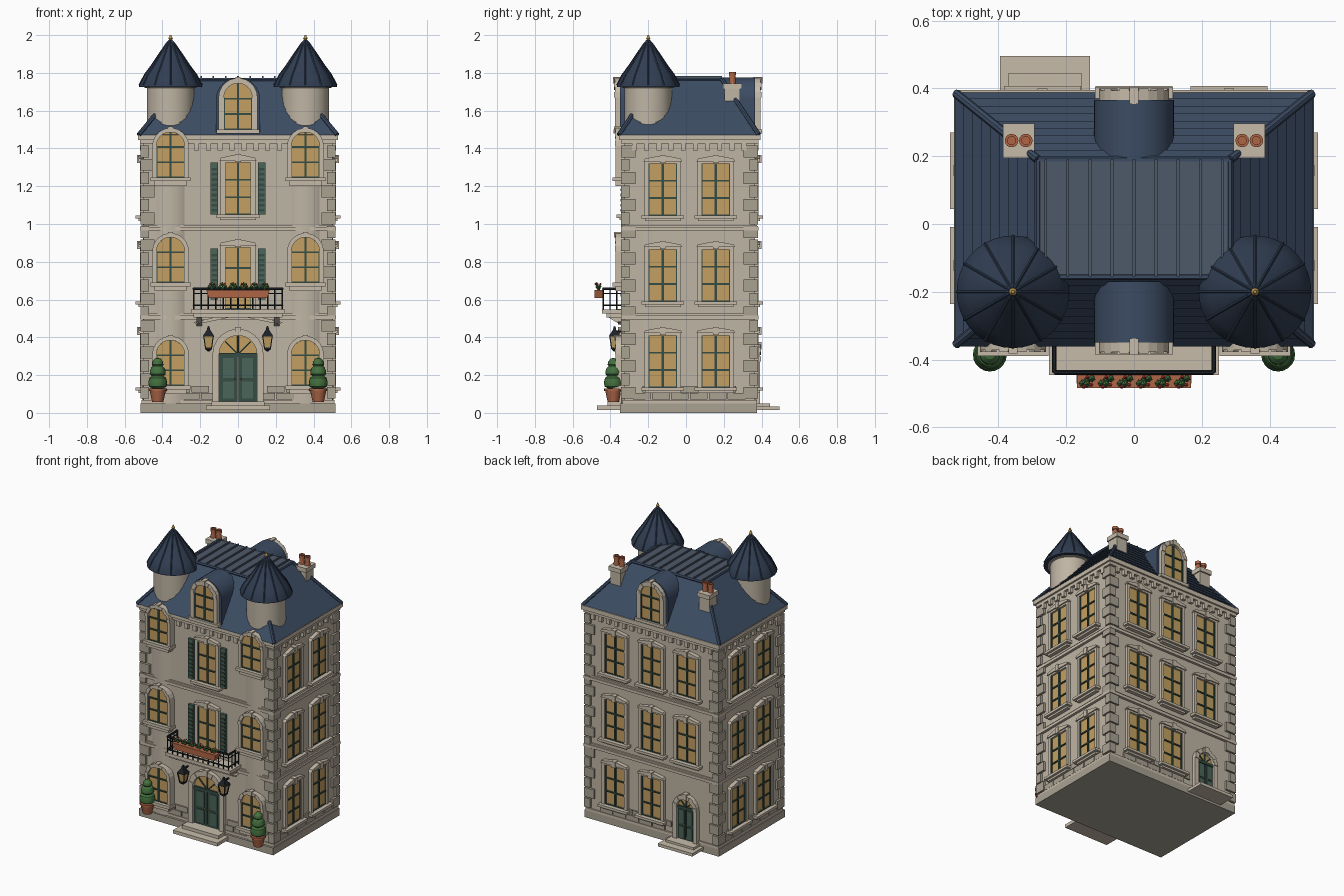
import bpy, bmesh, math
from mathutils import Matrix, Vector

if "Cube" in bpy.data.objects:
    bpy.data.objects.remove(bpy.data.objects["Cube"])
T = Matrix.Translation
def R(a): return Matrix.Rotation(a, 4, 'Z')
I = Matrix.Identity(4)
COL = dict(wall=(.52, .46, .37), trim=(.57, .5, .4), quoin=(.4, .36, .29), glass=(.55, .35, .12),
           green=(.035, .075, .06), shutter=(.07, .13, .1), slate=(.045, .072, .125), metal=(.075, .1, .14),
           cone=(.03, .048, .085), black=(.012, .015, .018), clay=(.42, .13, .06), leaf=(.06, .17, .05),
           red=(.55, .04, .05), gold=(.5, .32, .08))
parts = {}

def new(name, col):
    if name not in parts:
        parts[name] = (bmesh.new(), col)
    return parts[name][0]

def loft(name, col, rings, M=I):
    """Skin closed rings of points, capping both ends."""
    bm = new(name, col)
    vs = [[bm.verts.new(M @ Vector(p)) for p in r] for r in rings]
    n = len(vs[0])
    for a, b in zip(vs, vs[1:]):
        for i in range(n):
            bm.faces.new((a[i], a[(i+1) % n], b[(i+1) % n], b[i]))
    bm.faces.new(vs[0][::-1])
    bm.faces.new(vs[-1])

def prism(name, col, pts, y0, y1, M=I):
    loft(name, col, [[(x, y, z) for x, z in pts] for y in (y0, y1)], M)

def box(name, col, x0, x1, y0, y1, z0, z1, M=I):
    prism(name, col, [(x0, z0), (x1, z0), (x1, z1), (x0, z1)], y0, y1, M)

def lathe(name, col, prof, M=I, n=32):
    loft(name, col, [[(max(r, .0005)*math.cos(2*math.pi*i/n), max(r, .0005)*math.sin(2*math.pi*i/n), z)
                      for i in range(n)] for r, z in prof], M)

def bar(name, col, p, q, r, n=6):
    p, q = Vector(p), Vector(q)
    d = q - p
    lathe(name, col, [(r, 0), (r, d.length)], T(p) @ d.to_track_quat('Z', 'Y').to_matrix().to_4x4(), n)

def arch(w, h, n=12, z0=0):
    r = w/2
    return [(-r, z0)] + [(-r*math.cos(math.pi*i/n), h-r+r*math.sin(math.pi*i/n)) for i in range(n+1)] + [(r, z0)]

def arch_frame(name, w, h, t, y0, y1, M):
    """Jambs and alternating voussoirs around an arched opening."""
    a, b = arch(w, h, 11), arch(w+2*t, h+t, 11)
    for i in range(len(a)-1):
        prism(name, 'trim', [a[i], b[i], b[i+1], a[i+1]], y0, y1-(.005 if i % 2 else 0), M)

def mullions(w, h, M, rows=3, y=-.014):
    for s in (-1, 1):
        box('window_bars', 'green', s*w/2-.005, s*w/2+.005, 0, y, 0, h-(w/2 if rows < 0 else 0), M)
    box('window_bars', 'green', -.006, .006, 0, y, 0, h-.002, M)
    for i in range(abs(rows)):
        z = h*i/3
        box('window_bars', 'green', -w/2, w/2, 0, y, z-.004, z+.005, M)

def window(M, w=.15, h=.275):
    box('window_glass', 'glass', -w/2, w/2, .01, -.007, 0, h, M)
    mullions(w, h, M)
    for s in (-1, 1):
        box('window_frames', 'trim', s*w/2, s*(w/2+.022), .01, -.02, -.01, h+.02, M)
    box('window_frames', 'trim', -w/2, w/2, .01, -.02, h, h+.02, M)
    prism('window_pediments', 'trim', [(-w/2-.027, h+.012), (w/2+.027, h+.012), (w/2+.02, h+.026),
          (.025, h+.04), (-.025, h+.04), (-w/2-.02, h+.026)], .01, -.028, M)
    box('window_keystones', 'trim', -.015, .015, .01, -.034, h+.002, h+.045, M)
    box('window_sills', 'trim', -.113, .113, .01, -.042, -.017, 0, M)
    box('window_sills', 'trim', -.095, .095, .01, -.026, -.03, -.017, M)

def arch_window(M, w=.15, h=.24, t=.022, sill=True):
    prism('window_glass', 'glass', arch(w, h), .02, -.007, M)
    mullions(w, h, M, -3)
    arch_frame('arched_frames', w, h, t, .035, -.02, M)
    box('window_keystones', 'trim', -.013, .013, .02, -.03, h-.002, h+t+.006, M)
    if sill:
        box('window_sills', 'trim', -.105, .105, .05, -.037, -.02, 0, M)
        box('window_sills', 'trim', -.085, .085, .05, -.022, -.045, -.02, M)

def door(M, w, h, t):
    s = h - w/2
    prism('window_glass', 'glass', arch(w, h, z0=s), .01, -.007, M)
    arch_frame('door_surrounds', w, h, t, .01, -.028, M)
    box('window_bars', 'green', -w/2, w/2, .01, -.018, s-.012, s+.006, M)
    for i in range(1, 4):
        a = math.pi*i/4
        bar('window_bars', 'green', M @ Vector((0, -.01, s)), M @ Vector((w*.48*math.cos(a), -.01, s+w*.48*math.sin(a))), .005)
    for k in (-1, 1):
        box('door_leaves', 'green', k*.003, k*w/2, .01, -.012, 0, s-.01, M)
        for z0, z1 in ((.06, .42), (.5, .92)):
            box('door_panels', 'shutter', k*w*.1, k*w*.4, 0, -.018, s*z0, s*z1, M)
        lathe('door_knobs', 'gold', [(0, -.006), (.006, 0), (0, .006)], M @ T((k*.015, -.02, s*.48)), 8)
    box('window_keystones', 'trim', -.016, .016, .01, -.036, h, h+t+.01, M)

# walls, plinth, string courses, cornice
box('plinth', 'quoin', -.515, .515, -.35, .375, 0, .05)
box('walls', 'wall', -.5, .5, -.325, .365, .04, 1.47)
for z0, z1, o in ((.05, .068, .01), (.495, .515, .018), (.515, .525, .01), (.965, .985, .018), (.985, .995, .01),
                  (1.425, 1.445, .018), (1.445, 1.475, .03)):
    box('string_courses', 'trim', -.5-o, .5+o, -.325-o, .365+o, z0, z1)
FRONT, BACK = T((0, -.325, 0)), T((0, .365, 0)) @ R(math.pi)
RIGHT, LEFT = T((.5, .0175, 0)) @ R(math.pi/2), T((-.5, .0175, 0)) @ R(-math.pi/2)
for M, half, dx in ((FRONT, .22, None), (BACK, .45, .265), (RIGHT, .29, None), (LEFT, .29, None)):
    n = round(2*half/.062)
    for i in range(n+1):
        x = -half + 2*half*i/n
        box('dentils', 'trim', x-.013, x+.013, .01, -.02, 1.39, 1.425, M)
    # rusticated base blocks, leaving the doors free
    for row in (0, 1):
        for i in range(-5, 5):
            x0, x1 = i*.1+row*.05+.003, i*.1+row*.05+.097
            d = 0 if M is FRONT else dx
            lim = .44 if half != .29 else .3
            if abs(x0) > lim or abs(x1) > lim or (d is not None and abs((x0+x1)/2-d) < .15):
                continue
            box('base_blocks', 'quoin', x0, x1, .01, -.009, .07+row*.038, .105+row*.038, M)
# quoins
for k in range(19):
    z = .075+k*.071
    a, b = (.075, .045) if k % 2 else (.045, .075)
    for s in (-1, 1):
        for y, t in ((-.343, 1), (.38, -1)):
            box('quoins', 'quoin', s*.516, s*(.516-a), y, y+t*b, z, z+.063)

# windows and doors
for z in (.135, .59, 1.045):
    for M in (RIGHT, LEFT):
        for y in (-.14, .14):
            window(M @ T((y, 0, z)))
    for x in (-.28, 0, .27):
        if not (x == .27 and z < .2):
            window(BACK @ T((x, 0, z)))
window(FRONT @ T((0, 0, 1.05)), .14)
window(FRONT @ T((0, 0, .55)), .14, .325)
door(FRONT @ T((0, 0, .06)), .2, .35, .035)
door(BACK @ T((.265, 0, .045)), .125, .29, .03)
for s in (-1, 1):
    for z0, h in ((1.05, .275), (.6, .27)):
        box('shutters', 'shutter', s*.105, s*.145, -.32, -.342, z0, z0+h)
        for i in range(9):
            z = z0+.015+i*(h-.03)/9
            box('shutter_slats', 'green', s*.111, s*.139, -.34, -.346, z, z+.014)
# steps
for x0, x1, y0, y1, z0, z1 in ((-.17, .17, -.47, -.3, .015, .038), (-.14, .14, -.415, -.3, .038, .06),
                               (-.395, -.13, .3, .495, .015, .035), (-.37, -.155, .3, .445, .035, .05)):
    box('steps', 'trim', x0, x1, y0, y1, z0, z1)

# mansard roof with slate courses
def rect(t, o=0):
    x, y0, y1, z = .525-.242*t, -.355+.2*t, .385-.195*t, 1.472+.293*t
    return [(-x-o, y0-o, z), (x+o, y0-o, z), (x+o, y1+o, z), (-x-o, y1+o, z)]
N = 9
loft('roof_slates', 'slate', [r for i in range(N) for r in (rect(i/N, .006), rect((i+1)/N))])
for a, b in zip(rect(0), rect(1)):
    bar('roof_hips', 'slate', a, b, .013, 8)
top = rect(1)
loft('roof_deck', 'metal', [top, [(x, y, 1.773) for x, y, z in top]])
for i in range(4):
    bar('roof_rim', 'slate', top[i], top[(i+1) % 4], .01)
for i in range(9):
    x = -.26+i*.065
    box('deck_seams', 'metal', x-.004, x+.004, -.155, .19, 1.77, 1.783)

# dormers
for M in (T((0, -.345, 1.48)), T((0, .362, 1.48)) @ R(math.pi)):
    prism('dormer_roofs', 'slate', arch(.235, .295, 20), -.004, .175, M)
    prism('dormer_fronts', 'trim', arch(.2, .285, 20), 0, -.014, M)
    arch_window(M @ T((0, -.012, .02)), .15, .245, .028, False)
    box('window_sills', 'trim', -.115, .115, .02, -.04, 0, .02, M)

# corner towers
for s in (-1, 1):
    C = T((s*.357, -.2, 0))
    lathe('tower_bays', 'wall', [(.145, .05), (.145, 1.47)], C, 48)
    lathe('turrets', 'wall', [(.125, 1.45), (.125, 1.72), (.14, 1.722), (.14, 1.742)], C, 48)
    prof = [(.166, 1.725), (.166, 1.735), (.137, 1.79), (.1, 1.84), (.06, 1.9), (.022, 1.955), (.006, 1.972)]
    lathe('turret_cones', 'cone', prof, C, 36)
    for k in range(12):
        a = k*math.pi/6
        pts = [C @ Vector((r*math.cos(a), r*math.sin(a), z)) for r, z in prof[1:]]
        for p, q in zip(pts, pts[1:]):
            bar('cone_ribs', 'cone', p, q, .004, 4)
    lathe('finials', 'gold', [(.01, 1.96), (.007, 1.975), (.012, 1.983), (.007, 1.99), (.005, 2.0)], C, 10)
    for z in (.145, .69, 1.247):
        arch_window(T((s*.357, -.352, z)))
    # chimneys
    x = s*.34
    box('chimneys', 'wall', x-.04, x+.04, .205, .287, 1.5, 1.72)
    box('chimney_caps', 'trim', x-.047, x+.047, .195, .297, 1.715, 1.745)
    for d in (-.021, .021):
        lathe('chimney_pots', 'clay', [(.019, 1.74), (.015, 1.785), (.02, 1.787), (.02, 1.806), (.012, 1.806), (.012, 1.79)], T((x+d, .246, 0)), 14)
    # clipped trees in pots
    P = T((s*.425, -.385, 0))
    lathe('tree_pots', 'clay', [(.03, .058), (.042, .115), (.048, .117), (.048, .13), (.03, .13)], P, 20)
    lathe('clipped_trees', 'leaf', [(.02, .125), (.046, .14), (.05, .16), (.044, .185), (.032, .195), (.041, .205), (.042, .22),
          (.034, .24), (.024, .247), (.03, .255), (.027, .272), (.014, .287), (0, .291)], P, 20)
    # lanterns
    L = T((s*.156, -.378, 0)) @ R(math.pi/4)
    lathe('lantern_glass', 'glass', [(.02, .345), (.033, .405)], L, 4)
    lathe('lantern_caps', 'black', [(.042, .405), (.038, .412), (.012, .44), (.008, .455), (0, .46)], L, 4)
    lathe('lantern_bases', 'black', [(.006, .325), (.024, .336), (.024, .346)], L, 4)
    for k in range(4):
        a = k*math.pi/2
        u = Vector((math.cos(a), math.sin(a), 0))
        bar('lantern_bases', 'black', L @ (u*.022+Vector((0, 0, .34))), L @ (u*.036+Vector((0, 0, .408))), .004, 4)
    bar('lantern_bases', 'black', (s*.156, -.32, .43), (s*.156, -.378, .43), .006)

# balcony slab, hood and corbels
box('balcony_slab', 'trim', -.25, .25, -.445, -.32, .525, .548)
box('balcony_slab', 'trim', -.235, .235, -.42, -.32, .505, .525)
prism('door_hood', 'trim', [(-.22, .468), (0, .515), (.22, .468), (.235, .48), (0, .535), (-.235, .48)], -.32, -.36)
for s in (-1, 1):
    loft('balcony_corbels', 'trim', [[(x, -.32, .46), (x, -.345, .465), (x, -.415, .508), (x, -.32, .508)] for x in (s*.19, s*.22)])
# balcony railing
run = [(-.235, -.33), (-.235, -.438), (.235, -.438), (.235, -.33)]
for (xa, ya), (xb, yb) in zip(run, run[1:]):
    for z, r in ((.57, .005), (.632, .003), (.657, .007)):
        bar('balcony_railing', 'black', (xa, ya, z), (xb, yb, z), r)
    n = max(2, round(math.hypot(xb-xa, yb-ya)/.039))
    for i in range(n+1):
        x, y = xa+(xb-xa)*i/n, ya+(yb-ya)*i/n
        bar('balcony_railing', 'black', (x, y, .548), (x, y, .657), .004)
# flower box
prism('flower_box', 'clay', [(-.155, .608), (.155, .608), (.168, .65), (-.168, .65)], -.44, -.484)
for i in range(6):
    x = -.138+i*.056
    for dx, dy, z, a in ((0, 0, .66, 0), (-.014, -.008, .668, .5), (.014, .006, .672, 1), (0, -.01, .682, 2)):
        lathe('box_leaves', 'leaf', [(0, -.014), (.011, -.002), (0, .012)], T((x+dx, -.462+dy, z)) @ R(a), 5)
    for dx, dy in ((-.01, -.018), (.012, -.012), (0, .01)):
        lathe('box_flowers', 'red', [(0, -.006), (.006, 0), (0, .006)], T((x+dx, -.462+dy, .683)), 6)

# turn the collected parts into objects
mats = {}
for k, c in COL.items():
    mats[k] = bpy.data.materials.new(k)
    mats[k].diffuse_color = (*c, 1)
for name, (bm, col) in parts.items():
    bmesh.ops.recalc_face_normals(bm, faces=bm.faces)
    me = bpy.data.meshes.new(name)
    bm.to_mesh(me)
    bm.free()
    me.materials.append(mats[col])
    ob = bpy.data.objects.new(name, me)
    bpy.context.collection.objects.link(ob)
    ob.select_set(True)
    bpy.context.view_layer.objects.active = ob
bpy.ops.object.shade_smooth_by_angle(angle=math.radians(30))

for m in bpy.data.materials:
    if m.users and not m.is_grease_pencil:
        m.use_nodes = True
        m.node_tree.nodes["Principled BSDF"].inputs["Base Color"].default_value = m.diffuse_color
